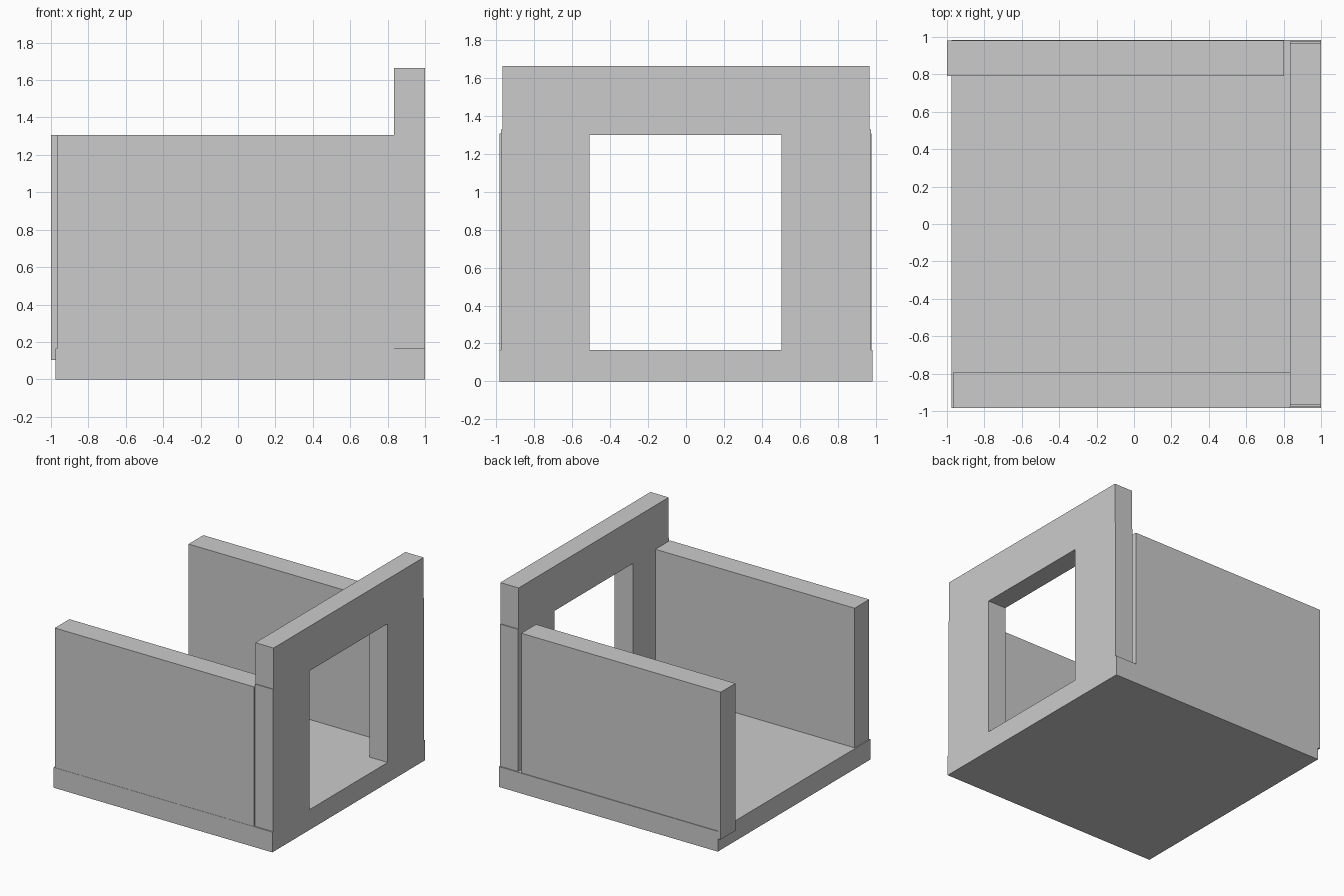
import bpy
import bmesh

if "Cube" in bpy.data.objects:
    bpy.data.objects.remove(bpy.data.objects["Cube"])


def finish(name, bm):
    bmesh.ops.recalc_face_normals(bm, faces=bm.faces)
    mesh = bpy.data.meshes.new(name)
    bm.to_mesh(mesh)
    bm.free()
    obj = bpy.data.objects.new(name, mesh)
    bpy.context.collection.objects.link(obj)
    return obj


def box(name, x, y, z):
    bm = bmesh.new()
    bmesh.ops.create_cube(bm, size=1)
    for v in bm.verts:
        v.co = [lo + (c + 0.5) * (hi - lo) for c, (lo, hi) in zip(v.co, (x, y, z))]
    return finish(name, bm)


def extrude_x(name, profile, x0, x1):
    bm = bmesh.new()
    face = bm.faces.new([bm.verts.new((x0, y, z)) for y, z in profile])
    new = bmesh.ops.extrude_face_region(bm, geom=[face])["geom"]
    verts = [g for g in new if isinstance(g, bmesh.types.BMVert)]
    bmesh.ops.translate(bm, vec=(x1 - x0, 0, 0), verts=verts)
    return finish(name, bm)


# Floor slab
box("floor", (-0.977, 1.0), (-0.985, 0.985), (0, 0.166))

# Side walls: the back one is shifted left and sunk slightly into the slab
box("front_wall", (-0.968, 0.833), (-0.983, -0.795), (0.166, 1.307))
box("back_wall", (-1.0, 0.803), (0.79, 0.98), (0.103, 1.307))

# Doorway wall: posts slightly wider than the lintel above them
doorway = [
    (-0.975, 0.166), (-0.508, 0.166), (-0.508, 1.30), (0.505, 1.30),
    (0.505, 0.166), (0.975, 0.166), (0.975, 1.328), (0.969, 1.328),
    (0.969, 1.664), (-0.969, 1.664), (-0.969, 1.328), (-0.975, 1.328),
]
extrude_x("doorway_wall", doorway, 0.835, 1.0)
